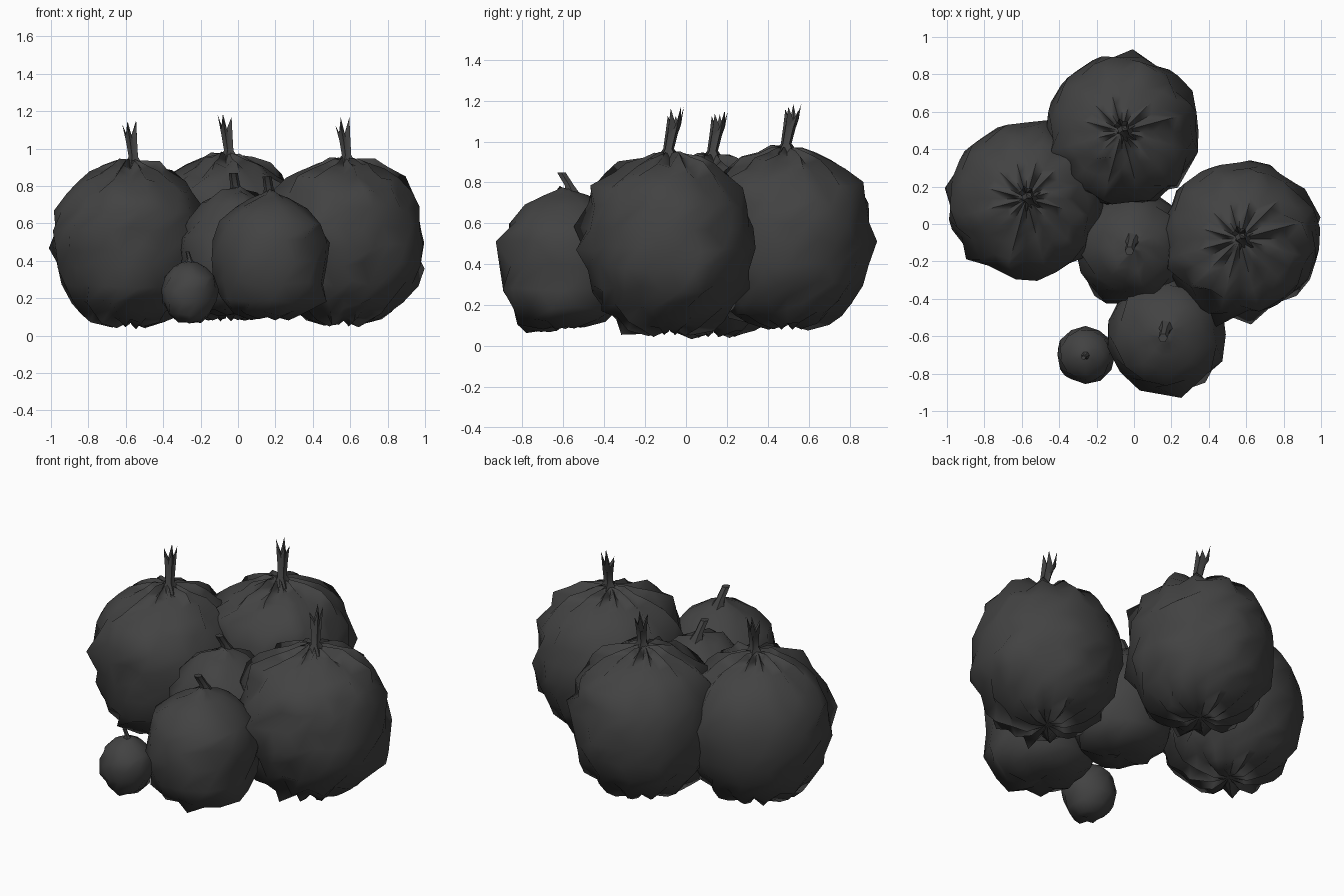
import bpy, bmesh, math, random
from mathutils import Vector

if "Cube" in bpy.data.objects:
    bpy.data.objects.remove(bpy.data.objects["Cube"])

skin = bpy.data.materials.new("charcoal")
skin.diffuse_color = (0.055, 0.055, 0.055, 1)
skin.use_nodes = True
skin.node_tree.nodes["Principled BSDF"].inputs["Base Color"].default_value = skin.diffuse_color


def finish(bm, name, angle):
    bmesh.ops.recalc_face_normals(bm, faces=bm.faces)
    mesh = bpy.data.meshes.new(name)
    bm.to_mesh(mesh)
    bm.free()
    mesh.materials.append(skin)
    ob = bpy.data.objects.new(name, mesh)
    bpy.context.collection.objects.link(ob)
    bpy.context.view_layer.objects.active = ob
    ob.select_set(True)
    bpy.ops.object.shade_smooth_by_angle(angle=math.radians(angle))
    ob.select_set(False)
    return ob


def skin_rings(bm, rings):
    for a, b in zip(rings, rings[1:]):
        n = len(a)
        for i in range(n):
            bm.faces.new((a[i], a[(i + 1) % n], b[(i + 1) % n], b[i]))


def pumpkin(name, centre, radius, profile, ribs, rib_depth, rough, spike, seed):
    """Ribbed body turned from (radius factor, z) pairs, with uneven, spiky skin."""
    rng = random.Random(seed)
    bm = bmesh.new()
    n = ribs * 2
    rings = []
    for k, (f, z) in enumerate(profile):
        pole = 1 - f  # ribs are deepest near the two poles
        ring = []
        for i in range(n):
            a = math.tau * (i + 0.5 * (k % 2) * (f > 0.8)) / n
            # the back left flank is smooth, the rest is ragged
            side = 0.3 + 0.7 * (1 - max(0, math.cos(a - 2.2)))
            out = rng.uniform(-0.7, 0.7) * rough * side
            if rng.random() < 0.13 * side and f > 0.3:
                out += spike * side
            crease = rib_depth * (0.1 + pole) * (1 if i % 2 else -1)
            r = radius * f * (1 + crease * (f > 0.15)) + out * (0.4 + 0.6 * f)
            dz = rng.uniform(-0.6, 0.6) * rough * side * f
            dz += (max(out, 0) * 0.8 * pole + crease * radius * 0.35 * (f > 0.15)) * (1 if z > 0.5 else -1)
            ring.append(bm.verts.new((centre[0] + r * math.cos(a),
                                      centre[1] + r * math.sin(a), z + dz)))
        rings.append(ring)
    skin_rings(bm, rings)
    bm.faces.new(rings[0])
    bm.faces.new(rings[-1])
    return finish(bm, name, 80)


def stem(name, path, radii, sides, jag, seed):
    """Tapered stalk along a path; jag tears its top into points."""
    rng = random.Random(seed)
    bm = bmesh.new()
    rings = []
    for k, (p, r) in enumerate(zip(path, radii)):
        ring = []
        for i in range(sides):
            a = math.tau * i / sides
            q = r * (1.15 if i % 2 else 0.75) if jag else r
            up = 0
            if k == len(path) - 1:
                up = rng.uniform(0.1, 1) * jag if i % 2 else -jag * 0.6
            ring.append(bm.verts.new(Vector(p) + Vector((q * math.cos(a), q * math.sin(a), up))))
        rings.append(ring)
    skin_rings(bm, rings)
    if jag:
        # hollow torn top
        mid = bm.verts.new(Vector(path[-1]) - Vector((0, 0, 0.07)))
        top = rings[-1]
        for i in range(sides):
            bm.faces.new((top[i], top[(i + 1) % sides], mid))
    else:
        bm.faces.new(rings[-1])
    return finish(bm, name, 40)


# large pumpkins with torn stalks
large_profile = [(0.03, 0.085), (0.22, 0.075), (0.46, 0.10), (0.62, 0.14), (0.76, 0.195),
                 (0.89, 0.28), (0.97, 0.38), (1.0, 0.48), (1.0, 0.58), (0.94, 0.68),
                 (0.83, 0.765), (0.68, 0.83), (0.50, 0.875), (0.32, 0.905), (0.16, 0.925),
                 (0.05, 0.94)]
large = [("left", -0.575, 0.135, -0.01), ("back", -0.065, 0.495, 0.025), ("right", 0.565, -0.08, 0.0)]
for s, (side, x, y, dz) in enumerate(large):
    prof = [(f, z + dz) for f, z in large_profile]
    pumpkin(side + "_large_pumpkin", (x, y), 0.408, prof, 12, 0.14, 0.032, 0.05, s + 3)
    path = [(x + 0.02, y - 0.005, 0.91 + dz), (x + 0.018, y - 0.005, 0.965 + dz),
            (x + 0.01, y + 0.01, 1.04 + dz), (x - 0.003, y + 0.03, 1.115 + dz)]
    stem(side + "_large_stem", path, (0.06, 0.024, 0.028, 0.036), 10, 0.055, s)

# medium pumpkins with blunt stalks
medium_profile = [(0.04, 0.105), (0.30, 0.095), (0.62, 0.125), (0.84, 0.19), (0.95, 0.28),
                  (1.0, 0.40), (0.98, 0.51), (0.85, 0.605), (0.59, 0.685), (0.35, 0.73),
                  (0.14, 0.755), (0.06, 0.77)]
medium = [("front", 0.175, -0.59, 0.0, 0.315), ("middle", -0.005, -0.125, 0.02, 0.305)]
for s, (side, x, y, dz, r) in enumerate(medium):
    prof = [(f, z + dz) for f, z in medium_profile]
    pumpkin(side + "_medium_pumpkin", (x, y), r, prof, 7, 0.06, 0.028, 0.03, s + 21)
    path = [(x, y + 0.04, 0.735 + dz), (x - 0.01, y + 0.02, 0.785 + dz),
            (x - 0.02, y - 0.02, 0.85 + dz)]
    stem(side + "_medium_stem", path, (0.045, 0.026, 0.024), 6, 0, s)

# small pumpkin
small_profile = [(0.06, 0.075), (0.42, 0.075), (0.74, 0.115), (0.95, 0.18), (1.0, 0.25),
                 (0.88, 0.315), (0.58, 0.365), (0.28, 0.39), (0.1, 0.40)]
pumpkin("small_pumpkin", (-0.26, -0.70), 0.155, small_profile, 6, 0.05, 0.014, 0.015, 31)
stem("small_stem", [(-0.26, -0.70, 0.385), (-0.26, -0.705, 0.41), (-0.27, -0.715, 0.45)],
     (0.03, 0.013, 0.011), 6, 0, 5)
